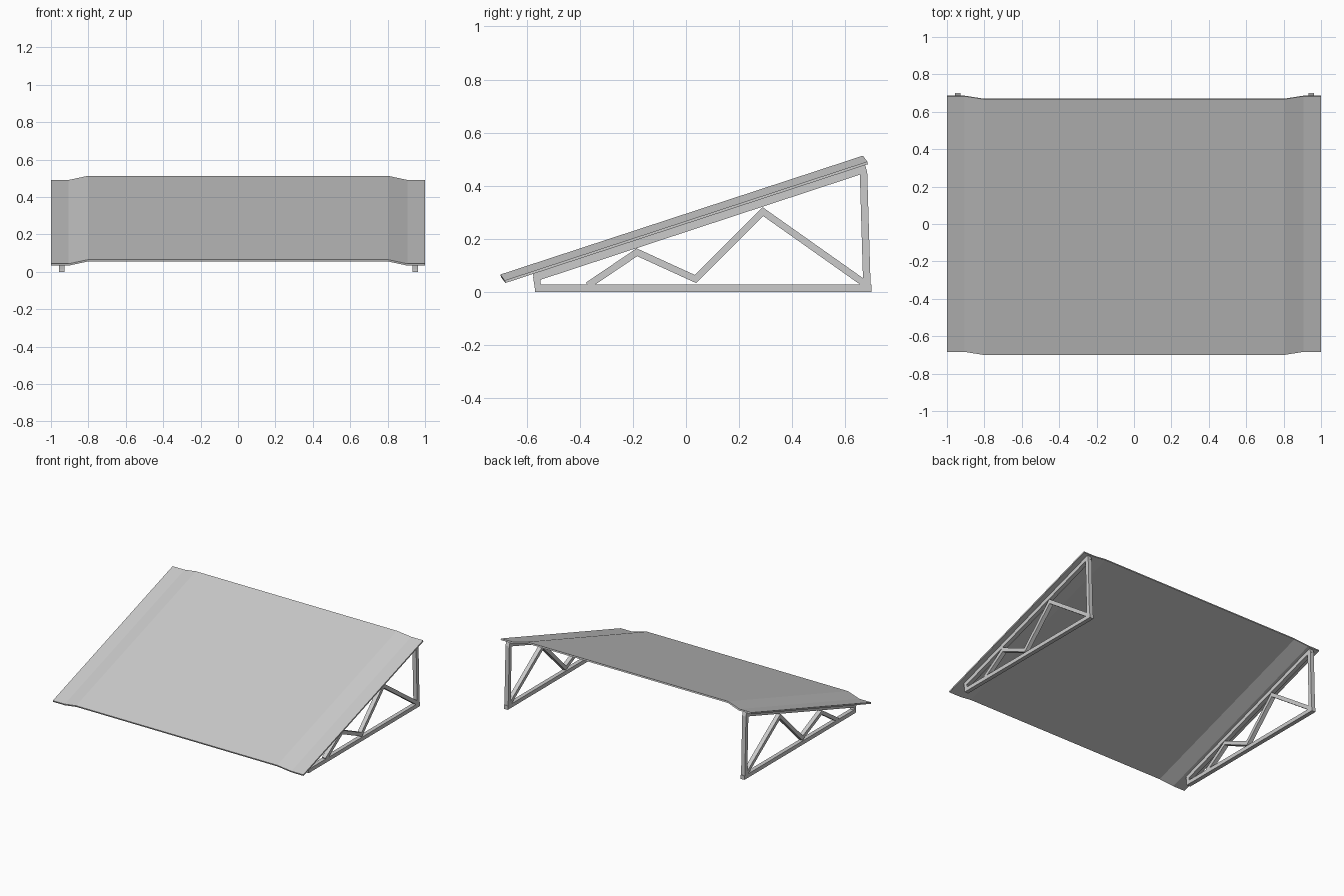
import bpy
from mathutils import Vector

if "Cube" in bpy.data.objects:
    bpy.data.objects.remove(bpy.data.objects["Cube"])

BAR = 0.03  # width of frame members


def make(name, verts, faces):
    mesh = bpy.data.meshes.new(name)
    mesh.from_pydata(verts, [], faces)
    mesh.update()
    ob = bpy.data.objects.new(name, mesh)
    bpy.context.collection.objects.link(ob)
    return ob


def loft(name, ring_a, ring_b):
    """Closed solid between two matching outlines."""
    n = len(ring_a)
    sides = [(i, (i + 1) % n, (i + 1) % n + n, i + n) for i in range(n)]
    ob = make(name, ring_a + ring_b,
              sides + [tuple(reversed(range(n))), tuple(range(n, 2 * n))])
    import bmesh
    bm = bmesh.new()
    bm.from_mesh(ob.data)
    bmesh.ops.recalc_face_normals(bm, faces=bm.faces)
    bm.to_mesh(ob.data)
    bm.free()
    return ob


def strip(name, path, width, x):
    """Mitred flat bar following a (y, z) path, centred on x."""
    pts = [Vector(p) for p in path]
    dirs = [(b - a).normalized() for a, b in zip(pts, pts[1:])]
    left, right = [], []
    for i, p in enumerate(pts):
        d0, d1 = dirs[max(i - 1, 0)], dirs[min(i, len(dirs) - 1)]
        n0, n1 = Vector((-d0.y, d0.x)), Vector((-d1.y, d1.x))
        m = (n0 + n1).normalized()
        off = m * (width / 2 / m.dot(n0))
        left.append(p + off)
        right.append(p - off)
    # quads per segment keep the zigzag caps clean
    n = len(pts)
    verts = [(x + s * BAR / 2, p.x, p.y) for s in (-1, 1) for p in left + right]
    faces = []
    for i in range(n - 1):
        l0, l1, r0, r1 = i, i + 1, n + i, n + i + 1
        m = 2 * n
        faces += [(l0, l1, r1, r0), (l0 + m, r0 + m, r1 + m, l1 + m),
                  (l0, l0 + m, l1 + m, l1), (r0, r1, r1 + m, r0 + m)]
    e = n - 1
    faces += [(0, n, n + 2 * n, 2 * n), (e, e + 2 * n, e + 3 * n, e + n)]
    return make(name, verts, faces)


# Roof panel: raised middle, stepped-down side flanges, thin sheet
section = [(-1, 1), (-0.905, 1), (-0.803, 0), (0.803, 0), (0.905, 1), (1, 1)]


def roof_ring(y, z):
    top = [(x, y + 0.016 * d, z - 0.022 * d) for x, d in section]
    return top + [(x, yy + 0.003, zz - 0.010) for x, yy, zz in reversed(top)]


loft("roof_panel", roof_ring(-0.70, 0.065), roof_ring(0.667, 0.513))

# Side trusses
for side, x in (("left", -0.942), ("right", 0.948)):
    strip(side + "_top_rail", [(-0.573, 0.053), (0.679, 0.465)], BAR, x)
    strip(side + "_bottom_rail", [(-0.57, 0.014), (0.70, 0.014)], 0.028, x)
    strip(side + "_front_post", [(-0.564, 0.058), (-0.556, 0.004)], 0.025, x)
    strip(side + "_rear_post", [(0.669, 0.452), (0.682, 0.02)], 0.028, x)
    strip(side + "_zigzag_brace",
          [(-0.37, 0.024), (-0.185, 0.149), (0.036, 0.048),
           (0.29, 0.302), (0.675, 0.03)], 0.026, x)
